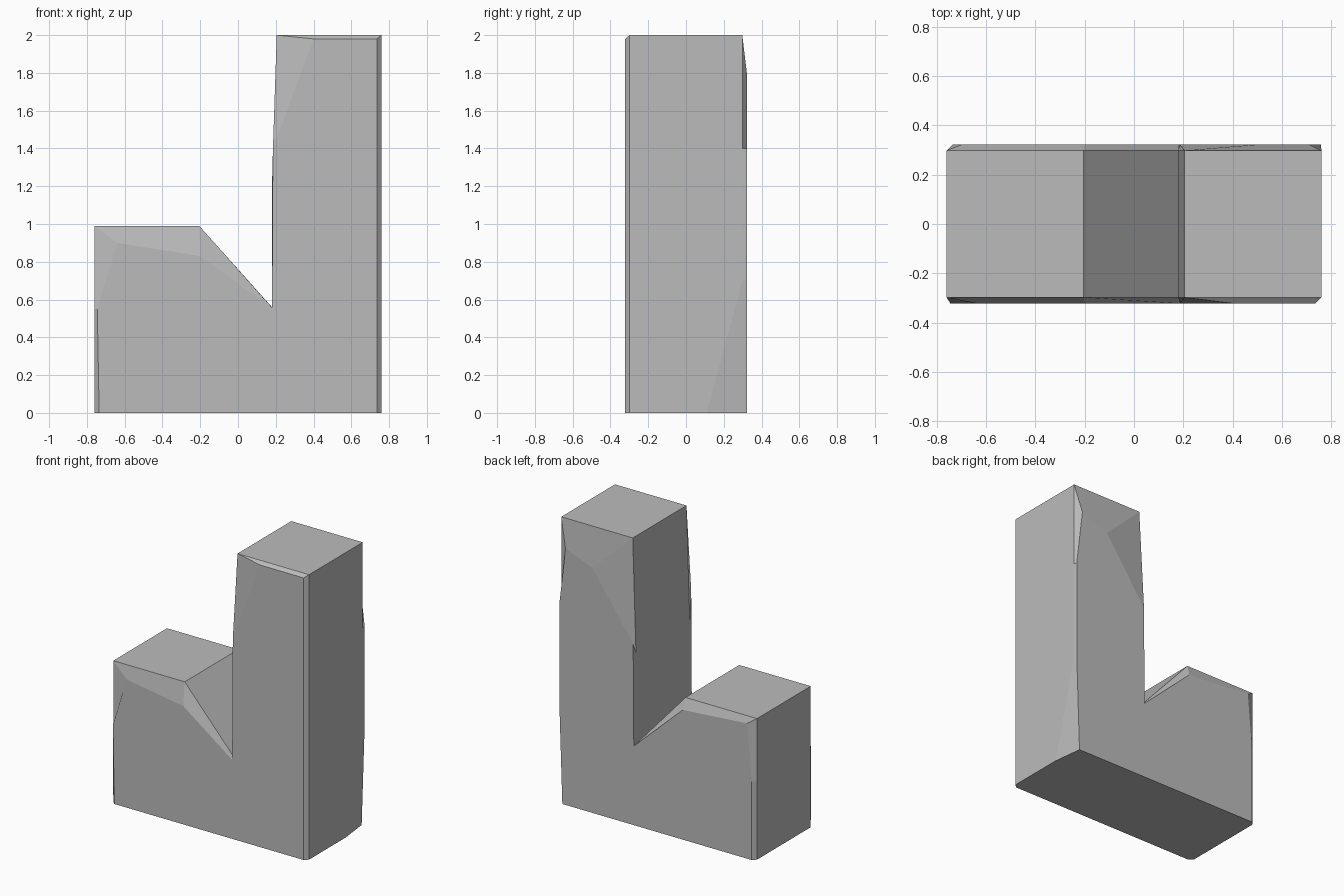
import bpy
import bmesh

cube = bpy.data.objects.get("Cube")
if cube:
    bpy.data.objects.remove(cube, do_unlink=True)

# Stone colour
stone = bpy.data.materials.new("grey_stone")
stone.use_nodes = True
GREY = (0.5, 0.5, 0.5, 1)
stone.diffuse_color = GREY
stone.node_tree.nodes["Principled BSDF"].inputs["Base Color"].default_value = GREY

# Step-shaped outline (x, z), counter-clockwise from the lower right side
outline = [(-.76, 0), (.76, 0), (.76, .7), (.76, 1.4), (.76, 2), (.205, 2),
           (.18, 1.2), (.18, .56), (-.205, .99), (-.76, .99), (-.76, .55)]

# Worn, chipped borders of the two flat faces
front_face = [(-.735, 0), (.735, 0), (.735, .7), (.735, 1.4), (.735, 1.98), (.4, 1.98),
              (.185, 1.4), (.18, .555), (-.2, .83), (-.64, .9), (-.745, .55)]
back_face = [(-.735, 0), (.735, 0), (.758, .7), (.758, 1.4), (.71, 1.8), (.5, 1.72),
             (.185, 1.27), (.18, .555), (-.2, .91), (-.7, .95), (-.735, .55)]

EDGE, FACE = .298, .322
bm = bmesh.new()


def ring(points, y):
    return [bm.verts.new((x, y, z)) for x, z in points]


rings = [ring(front_face, -FACE), ring(outline, -EDGE),
         ring(outline, EDGE), ring(back_face, FACE)]

# Lower back corner is chipped further in
rings[2][1].co.y = .11

# Bridge the rings and close both ends
for a, b in zip(rings, rings[1:]):
    for i in range(len(a)):
        j = (i + 1) % len(a)
        bm.faces.new((a[i], a[j], b[j], b[i]))
bm.faces.new(rings[0])
bm.faces.new(rings[-1][::-1])
bmesh.ops.recalc_face_normals(bm, faces=bm.faces)

mesh = bpy.data.meshes.new("stepped_block")
bm.to_mesh(mesh)
bm.free()
mesh.materials.append(stone)
block = bpy.data.objects.new("stepped_block", mesh)
bpy.context.collection.objects.link(block)
